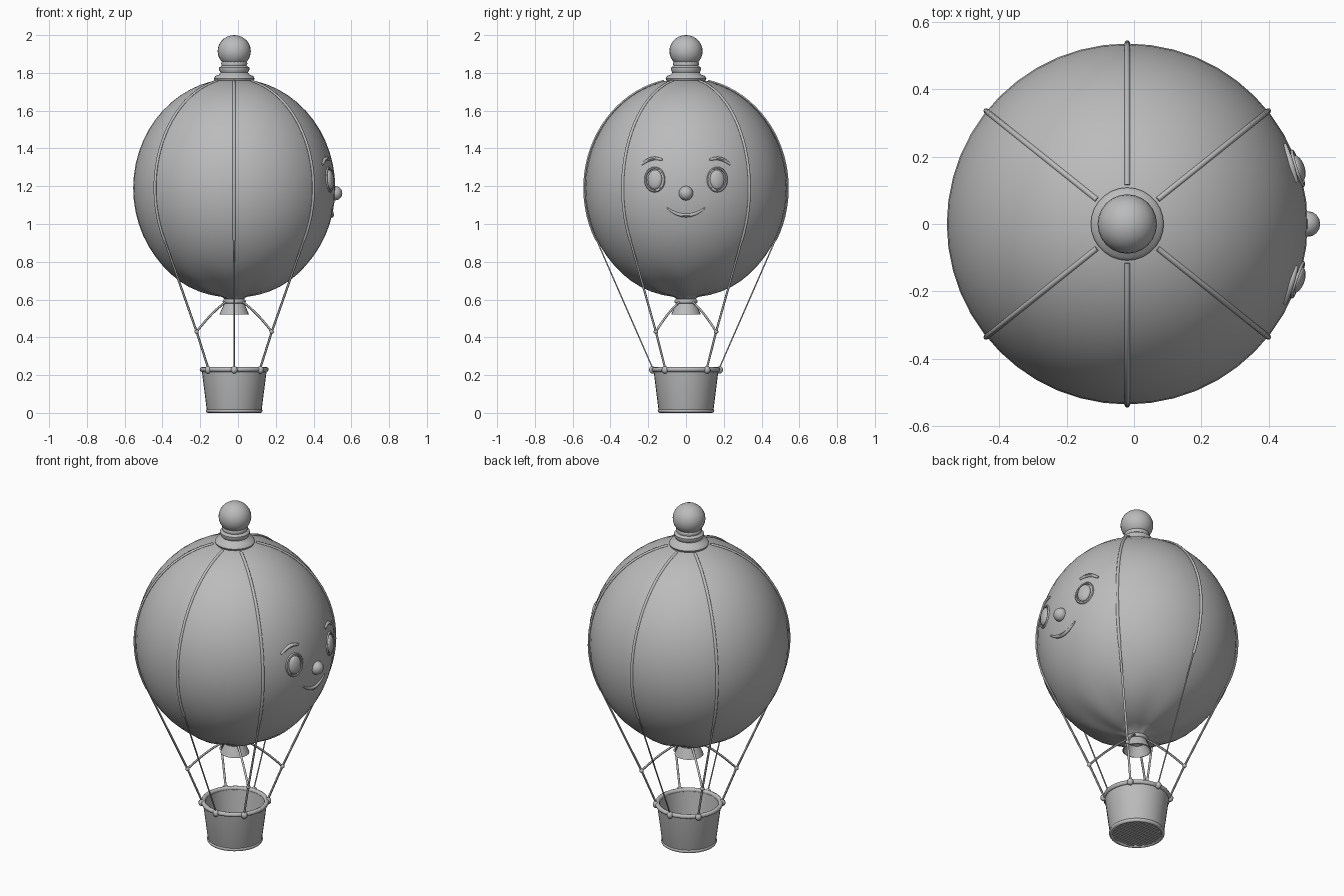
import bpy, bmesh, math
from mathutils import Vector

if "Cube" in bpy.data.objects:
    bpy.data.objects.remove(bpy.data.objects["Cube"])

AX = -0.02                       # x of the vertical axis
R, H, CZ = 0.535, 0.58, 1.19     # envelope radius, half height, centre

grey = bpy.data.materials.new("grey")
grey.diffuse_color = (0.5, 0.5, 0.5, 1)
grey.use_nodes = True
grey.node_tree.nodes["Principled BSDF"].inputs["Base Color"].default_value = grey.diffuse_color


def finish(ob, name, angle=40):
    ob.name = name
    ob.data.materials.clear()
    ob.data.materials.append(grey)
    bpy.ops.object.select_all(action='DESELECT')
    ob.select_set(True)
    bpy.context.view_layer.objects.active = ob
    bpy.ops.object.shade_smooth_by_angle(angle=math.radians(angle))
    return ob


def lathe(name, profile, n=32, ripple=None, angle=40):
    """Revolve (radius, z) points around the axis; zero radius closes an end."""
    bm = bmesh.new()
    rings = []
    for r, z in profile:
        if r < 1e-5:
            rings.append([bm.verts.new((AX, 0, z))] * n)
            continue
        ring = []
        for i in range(n):
            a = 2 * math.pi * i / n
            k = r * (1 + (ripple(a, z) if ripple else 0))
            ring.append(bm.verts.new((AX + k * math.cos(a), k * math.sin(a), z)))
        rings.append(ring)
    for lo, hi in zip(rings, rings[1:]):
        for i in range(n):
            j = (i + 1) % n
            vs = list(dict.fromkeys([lo[i], lo[j], hi[j], hi[i]]))
            if len(vs) > 2:
                bm.faces.new(vs)
    bmesh.ops.recalc_face_normals(bm, faces=bm.faces)
    me = bpy.data.meshes.new(name)
    bm.to_mesh(me)
    bm.free()
    ob = bpy.data.objects.new(name, me)
    bpy.context.collection.objects.link(ob)
    return finish(ob, name, angle)


def tube(name, pts, rad, radii=None, cyclic=False):
    cu = bpy.data.curves.new(name, 'CURVE')
    cu.dimensions = '3D'
    cu.bevel_depth = rad
    cu.bevel_resolution = 1
    cu.use_fill_caps = True
    sp = cu.splines.new('POLY')
    sp.points.add(len(pts) - 1)
    for i, p in enumerate(pts):
        sp.points[i].co = (*p, 1)
        sp.points[i].radius = radii[i] if radii else 1
    sp.use_cyclic_u = cyclic
    ob = bpy.data.objects.new(name, cu)
    bpy.context.collection.objects.link(ob)
    bpy.ops.object.select_all(action='DESELECT')
    ob.select_set(True)
    bpy.context.view_layer.objects.active = ob
    bpy.ops.object.convert(target='MESH')
    return finish(bpy.context.object, name, 60)


def ball(name, loc, scale, normal=None, seg=16):
    bpy.ops.mesh.primitive_uv_sphere_add(segments=seg, ring_count=seg // 2 + 2, location=loc)
    ob = bpy.context.object
    ob.scale = scale
    if normal:
        ob.rotation_euler = normal.to_track_quat('X', 'Z').to_euler()
    return finish(ob, name, 80)


def ring(name, r, z, minor):
    bpy.ops.mesh.primitive_torus_add(location=(AX, 0, z), major_radius=r, minor_radius=minor,
                                     major_segments=32, minor_segments=8)
    return finish(bpy.context.object, name, 80)


def env_r(z):
    return R * math.sqrt(max(0, 1 - ((z - CZ) / H) ** 2))


def polar(r, a, z):
    return Vector((AX + r * math.cos(a), r * math.sin(a), z))


def on_face(y, z, out=0.0):
    """Point on the +x side of the envelope."""
    return Vector((AX + math.sqrt(env_r(z) ** 2 - y * y) + out, y, z))


# Envelope, gathered into folds at the bottom
def folds(a, z):
    return 0.07 * max(0, (0.82 - z) / 0.21) ** 2 * math.cos(8 * a)


prof = [(R * math.sin(t), CZ - H * math.cos(t))
        for t in [math.pi * k / 28 for k in range(1, 28)]]
lathe("envelope", [(0.045, 0.60)] + prof + [(0, CZ + H)], 48, folds, 60)

# Neck: open flared skirt with a tied band
lathe("neck", [(0.045, 0.63), (0.045, 0.595), (0.055, 0.575), (0.078, 0.522), (0.072, 0.52),
               (0.048, 0.575), (0.0, 0.59)], 20)
ring("neck_band", 0.05, 0.59, 0.012)

# Crown: stepped collar and ball finial
lathe("crown", [(0.0, 1.74), (0.1, 1.755), (0.108, 1.77), (0.1, 1.784), (0.082, 1.79),
                (0.072, 1.802), (0.08, 1.815), (0.08, 1.828), (0.066, 1.838), (0.07, 1.85),
                (0.064, 1.862), (0.05, 1.868), (0, 1.87)], 28, angle=50)
ball("finial", (AX, 0, 1.915), (0.088, 0.088, 0.085), seg=24)

# Basket: hollow tapered tub with rims and slatted bottom
lathe("basket", [(0, 0.015), (0.136, 0.015), (0.14, 0.003), (0.146, 0.02), (0.172, 0.225),
                 (0.158, 0.225), (0.135, 0.04), (0, 0.04)], 32)
ring("basket_rim", 0.17, 0.23, 0.013)
ring("basket_foot", 0.139, 0.011, 0.011)
for k in range(-4, 5):
    y = k * 0.028
    half = math.sqrt(0.132 ** 2 - y * y)
    bpy.ops.mesh.primitive_cube_add(size=1, location=(AX, y, 0.011))
    bpy.context.object.scale = (2 * half, 0.021, 0.01)
    finish(bpy.context.object, "floor_slat")

# Ropes: seam over the envelope, then a straight line to the basket
D = math.radians(38.7)
for a in (D, math.pi - D, math.pi + D, -D, math.pi / 2, -math.pi / 2):
    side = abs(math.cos(a)) < 0.1
    seam = [polar(env_r(z) + 0.002, a, z)
            for z in [CZ + (H - 0.005) * math.cos(0.17 + 1.9 * i / 24) for i in range(25)]]
    tube("seam_rope", seam, 0.008)
    foot = polar(0.178, a, 0.24)
    ball("rope_end", polar(0.178, a, 0.228), (0.018, 0.018, 0.02), seg=10)
    if side:
        tube("side_rope", [seam[-1], foot], 0.004)
        continue
    knot = polar(0.255, a, 0.43)
    tube("corner_rope", [seam[-1], knot, foot], 0.006)
    ball("knot", knot, (0.012, 0.012, 0.012), seg=10)
    # Sagging stay from the knot to the neck
    stay = [polar(0.05 + 0.205 * t, a, 0.592 - 0.162 * t + 0.012 * math.sin(math.pi * t))
            for t in [i / 8 for i in range(9)]]
    tube("neck_stay", stay, 0.006)

# Face on the +x side
ball("nose", (0.515, 0, 1.163), (0.037, 0.038, 0.038))
for s in (-1, 1):
    c = on_face(s * 0.165, 1.235)
    n = Vector(((c.x - AX) / R ** 2, c.y / R ** 2, (c.z - CZ) / H ** 2)).normalized()
    ball("eye", c, (0.019, 0.04, 0.052), n)
    lid = [on_face(s * 0.165 + 0.05 * math.cos(t), 1.235 + 0.062 * math.sin(t))
           for t in [2 * math.pi * i / 24 for i in range(24)]]
    tube("eyelid", lid, 0.006, cyclic=True)
    brow = [on_face(s * (0.125 + 0.11 * t), 1.34 - 0.025 * t + 0.018 * math.sin(math.pi * t))
            for t in [i / 8 for i in range(9)]]
    tube("brow", brow, 0.009, [0.7 + 0.5 * math.sin(math.pi * i / 8) for i in range(9)])
smile = [on_face(0.1 * t, 1.045 + 0.04 * t * t) for t in [i / 8 - 1 for i in range(17)]]
tube("smile", smile, 0.011, [0.35 + 0.65 * math.sin(math.pi * i / 16) for i in range(17)])
